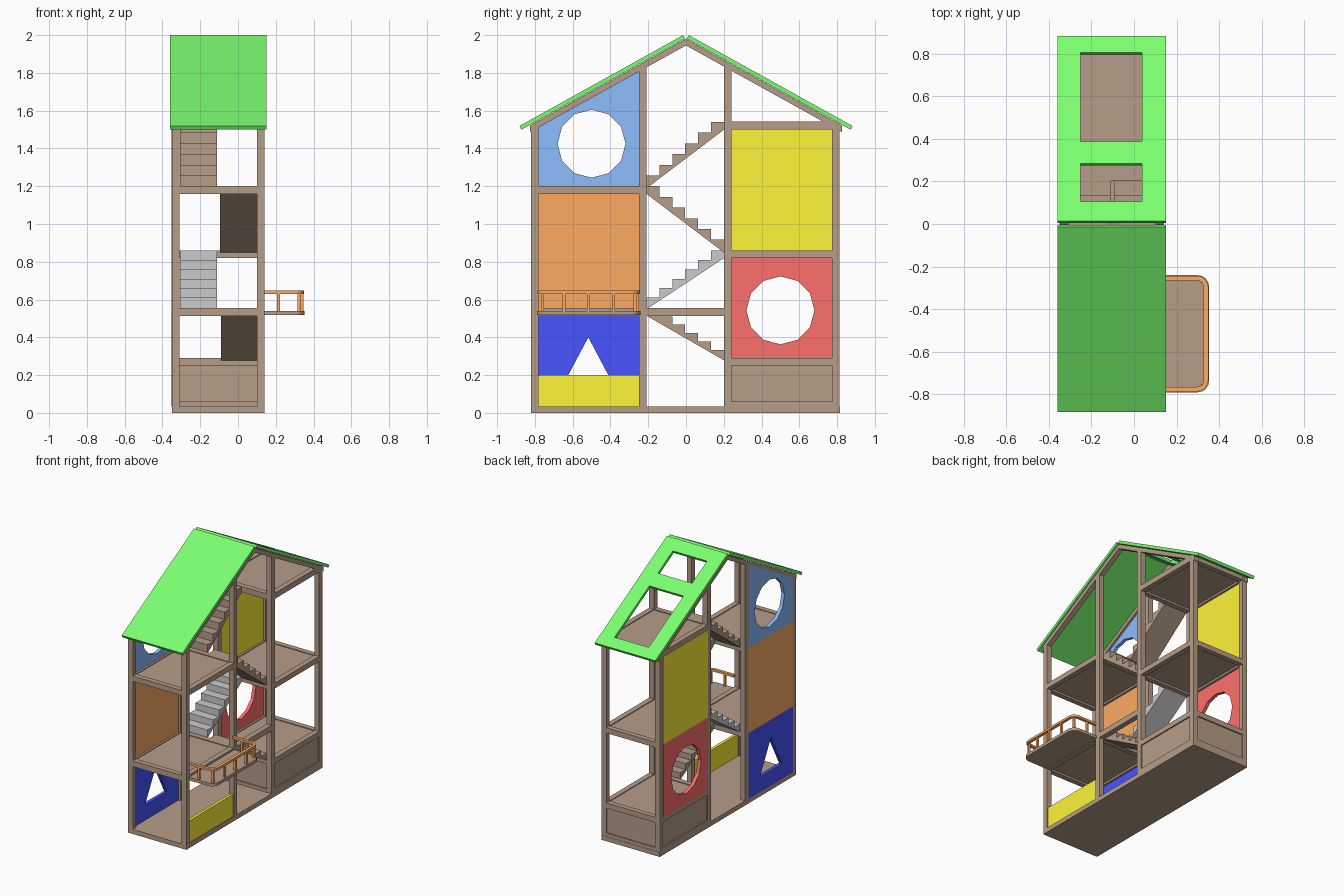
import bpy, bmesh
from math import sin, cos, pi, atan, radians

if "Cube" in bpy.data.objects:
    bpy.data.objects.remove(bpy.data.objects["Cube"])

SLOPE = 0.555
XL, XR, T = -0.35, 0.14, 0.04          # left / right side planes, timber size


def mat(name, *rgb):
    m = bpy.data.materials.new(name)
    m.diffuse_color = (*rgb, 1)
    m.use_nodes = True
    m.node_tree.nodes["Principled BSDF"].inputs["Base Color"].default_value = m.diffuse_color
    return m


WOOD = mat("wood", .47, .34, .25)
GREEN = mat("green", .2, 1, .16)
RED = mat("red", 1, .16, .15)
YELLOW = mat("yellow", 1, .91, .04)
BLUE = mat("blue", .065, .09, 1)
SKY = mat("sky_blue", .27, .51, 1)
ORANGE = mat("orange", 1, .41, .12)


def extrude(name, pts, vec, material):
    """Solid from a planar outline swept along vec."""
    bm = bmesh.new()
    f = bm.faces.new([bm.verts.new(p) for p in pts])
    r = bmesh.ops.extrude_face_region(bm, geom=[f])
    bmesh.ops.translate(bm, vec=vec, verts=[v for v in r["geom"] if isinstance(v, bmesh.types.BMVert)])
    bmesh.ops.recalc_face_normals(bm, faces=bm.faces)
    me = bpy.data.meshes.new(name)
    bm.to_mesh(me)
    bm.free()
    ob = bpy.data.objects.new(name, me)
    bpy.context.collection.objects.link(ob)
    if material:
        me.materials.append(material)
    return ob


def side(name, yz, x0, x1, material=WOOD):
    return extrude(name, [(x0, y, z) for y, z in yz], (x1 - x0, 0, 0), material)


def plan(name, xy, z0, z1, material=WOOD):
    return extrude(name, [(x, y, z0) for x, y in xy], (0, 0, z1 - z0), material)


def rect(a0, a1, b0, b1):
    return [(a0, b0), (a1, b0), (a1, b1), (a0, b1)]


def box(name, x0, x1, y0, y1, z0, z1, material=WOOD):
    return side(name, rect(y0, y1, z0, z1), x0, x1, material)


def cut(ob, yz, x0=-1, x1=1):
    c = side("cutter", yz, x0, x1, ob.data.materials[0])
    m = ob.modifiers.new("hole", "BOOLEAN")
    m.operation, m.solver, m.object = "DIFFERENCE", "EXACT", c
    bpy.context.view_layer.objects.active = ob
    bpy.ops.object.modifier_apply(modifier=m.name)
    bpy.data.objects.remove(c)


def twelve_gon(y, z, r=0.18):
    return [(y + r * cos(i * pi / 6), z + r * sin(i * pi / 6)) for i in range(12)]


# Base and posts
box("base", XL, XR, -.82, .815, 0, .035)
for y, top in ((-.82, 1.525), (-.25, 1.835), (.202, 1.835), (.773, 1.525)):
    for x in (XL, XR - T):
        box("post", x, x + T, y, y + T, 0, top)


# Floor frames: four rails and an inset board
def frame(name, y0, y1, z0, z1, board=True):
    for x in (XL, XR - T):
        box(name + "_side_rail", x, x + T, y0 + T, y1 - T, z0, z1)
    for y in (y0, y1 - T):
        box(name + "_cross_rail", XL, XR, y, y + T, z0, z1)
    if board:
        box(name + "_board", XL + .03, XR - .03, y0 + .03, y1 - .03, z0 + .015, z1 - .006)


for z0, z1 in ((.512, .555), (1.16, 1.2)):
    frame("front_floor", -.82, -.21, z0, z1)
for z0, z1 in ((.25, .29), (.82, .86), (1.5, 1.543)):
    frame("back_floor", .202, .813, z0, z1)
frame("plinth", .202, .813, 0, .06, board=False)
box("middle_rail", XR - T, XR, -.21, .202, .512, .555)

# Recessed boards closing the box under the back floor
for x in (XL + .01, XR - .03):
    box("plinth_side_panel", x, x + .02, .24, .775, .04, .26)
for y in (.212, .783):
    box("plinth_end_panel", XL + T, XR - T, y, y + .02, .04, .26)

# Wall panels on the left side
PX = (XL - .002, XL + .024)
F, B = (-.781, -.249), (.241, .774)
p = side("triangle_panel", rect(*F, .035, .535), *PX, BLUE)
cut(p, [(-.65, .15), (-.385, .15), (-.517, .4)])
side("orange_panel", rect(*F, .535, 1.18), *PX, ORANGE)
p = side("gable_panel", [(F[0], 1.18), (F[1], 1.18), (F[1], 1.812), (F[0], 1.517)], *PX, SKY)
cut(p, twelve_gon(-.5, 1.425))
p = side("round_window_panel", rect(*B, .285, .84), *PX, RED)
cut(p, twelve_gon(.5, .543))
side("yellow_panel", rect(*B, .84, 1.505), *PX, YELLOW)
side("low_yellow_panel", rect(*F, .03, .2), XR - .03, XR - .008, YELLOW)


# Stairs: stepped profile with a straight underside
def stairs(name, y0, z0, y1, z1, x0, x1, material=WOOD, n=6):
    run, rise = (y1 - y0) / n, (z1 - z0) / n
    pts = [(y0, z0 - .012)]
    for i in range(n):
        z = z0 + (i + 1) * rise
        pts += [(y0 + i * run, z), (y0 + (i + 1) * run, z)]
    pts.append((y1, z1 - .04))
    side(name, pts, x0, x1, material)


stairs("stairs_1", .202, .29, -.21, .555, -.09, .1)
stairs("stairs_2", -.21, .56, .202, .86, -.308, -.11, None)
stairs("stairs_3", .202, .86, -.21, 1.2, -.095, .1)
stairs("stairs_4", -.21, 1.2, .202, 1.54, -.308, -.11)

# Rafters
for x in (XL, XR - T):
    e = .825
    side("rafter", [(0, 1.98), (e, 1.98 - SLOPE * e), (e, 1.945 - SLOPE * e), (0, 1.945),
                    (-e, 1.945 - SLOPE * e), (-e, 1.98 - SLOPE * e)], x, x + T)

# Roof halves, the back one with two openings
A = atan(SLOPE)


def roof_rect(y0, y1, t0, t1, sgn):
    s = [(y - .015) / cos(A) for y in (y0, y1)]
    return [(sgn * (.015 + a * cos(A) - t * sin(A)), 2.0 - a * sin(A) - t * cos(A))
            for a, t in ((s[0], t0), (s[1], t0), (s[1], t1), (s[0], t1))]


side("front_roof", roof_rect(.015, .882, 0, .022, -1), -.36, .15, GREEN)
roof = side("back_roof", roof_rect(.015, .882, 0, .022, 1), -.36, .15, GREEN)
for y0, y1 in ((.105, .285), (.388, .805)):
    cut(roof, roof_rect(y0, y1, -.05, .07, 1), -.25, .037)


# Balcony with rounded outer corners
def u_path(inset, x0=XR - .005, x1=.353, y0=-.79, y1=-.24, r=.055):
    rr = r - inset
    pts = [(x0, y0 + inset)]
    for cy, a0 in ((y0 + r, -90), (y1 - r, 0)):
        for i in range(5):
            a = radians(a0 + i * 22.5)
            pts.append((x1 - r + rr * cos(a), cy + rr * sin(a)))
    return pts + [(x0, y1 - inset)]


plan("balcony_deck", u_path(0), .517, .54)
plan("balcony_rail", u_path(.004) + u_path(.026)[::-1], .63, .647, ORANGE)
posts = [(.215, -.774), (.215, -.256)] + [(.338, y) for y in (-.646, -.515, -.385)]
posts += [(.322, -.76), (.322, -.27)]
for x, y in posts:
    box("balcony_post", x - .008, x + .008, y - .008, y + .008, .535, .635, ORANGE)
